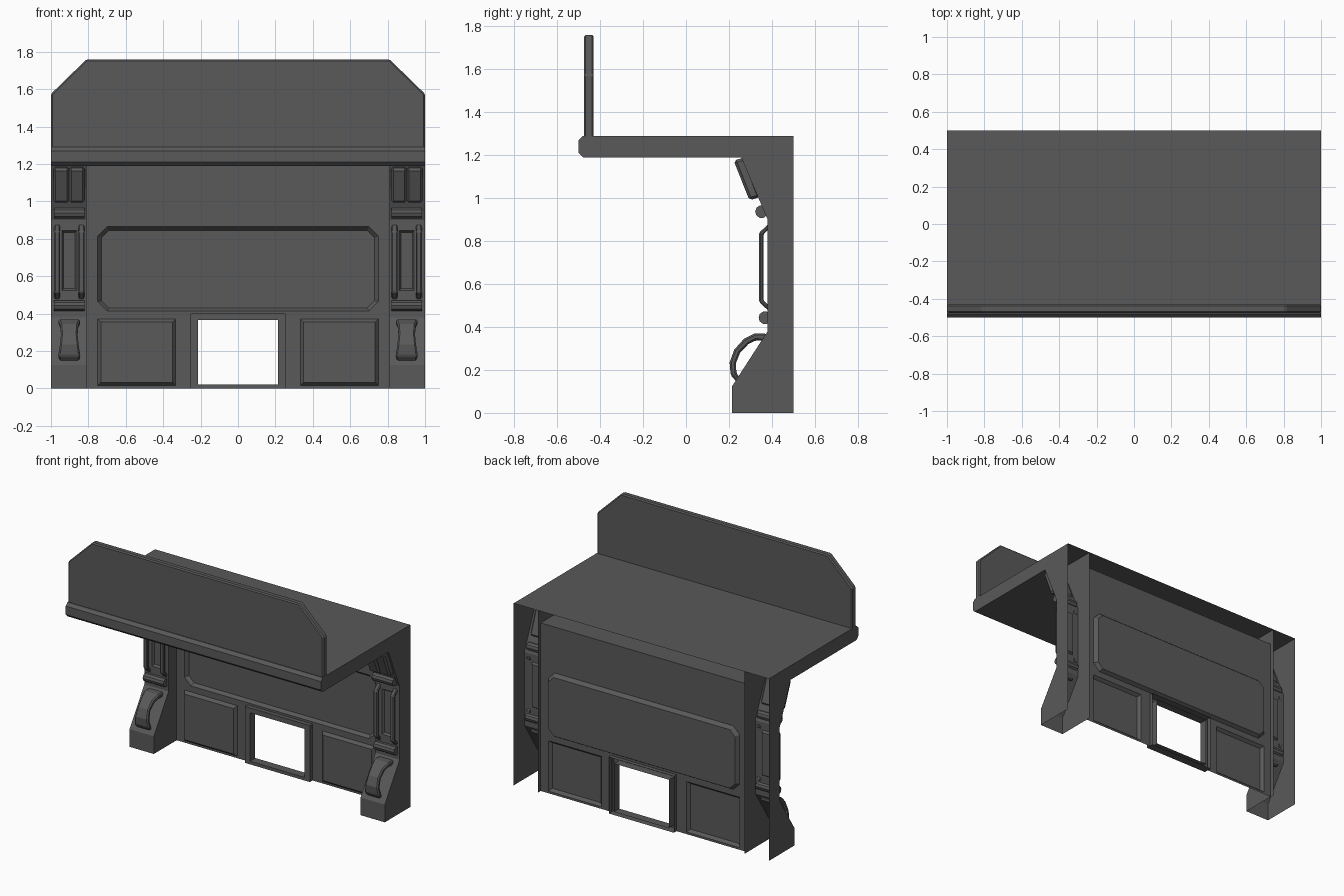
import bpy, bmesh
from math import pi, sin, cos

if "Cube" in bpy.data.objects:
    bpy.data.objects.remove(bpy.data.objects["Cube"])

dark = bpy.data.materials.new("dark_grey")
dark.diffuse_color = (.1, .1, .1, 1)
dark.use_nodes = True
dark.node_tree.nodes["Principled BSDF"].inputs["Base Color"].default_value = dark.diffuse_color


def finish(name, bm, mirror=False, bevel=0.0, recalc=False):
    bmesh.ops.remove_doubles(bm, verts=bm.verts, dist=1e-5)
    if recalc:
        bmesh.ops.recalc_face_normals(bm, faces=bm.faces)
    me = bpy.data.meshes.new(name)
    bm.to_mesh(me)
    bm.free()
    me.materials.append(dark)
    ob = bpy.data.objects.new(name, me)
    bpy.context.collection.objects.link(ob)
    if bevel:
        m = ob.modifiers.new("bevel", 'BEVEL')
        m.width, m.segments, m.limit_method = bevel, 1, 'ANGLE'
    if mirror:
        ob.modifiers.new("mirror", 'MIRROR')
    return ob


def strip(name, pts, x0, x1, mirror=False):
    """Open (y, z) polyline extruded across x."""
    bm = bmesh.new()
    a = [bm.verts.new((x0, y, z)) for y, z in pts]
    b = [bm.verts.new((x1, y, z)) for y, z in pts]
    for i in range(len(pts) - 1):
        bm.faces.new((a[i], b[i], b[i + 1], a[i + 1]))
    return finish(name, bm, mirror)


def side(name, pts, x):
    """Flat mirrored side sheet from a (y, z) outline."""
    bm = bmesh.new()
    bm.faces.new([bm.verts.new((x, y, z)) for y, z in pts])
    return finish(name, bm, True)


def panel(name, rings, cap=True, mirror=False):
    """Stepped sheet facing -y; each ring is (x0, x1, z0, z1, corner cut, y)."""
    bm = bmesh.new()
    loops = []
    for x0, x1, z0, z1, c, y in rings:
        p = [(x0 + c, z0), (x1 - c, z0), (x1, z0 + c), (x1, z1 - c),
             (x1 - c, z1), (x0 + c, z1), (x0, z1 - c), (x0, z0 + c)]
        loops.append([bm.verts.new((x, y, z)) for x, z in p])
    for a, b in zip(loops, loops[1:]):
        for i in range(8):
            j = (i + 1) % 8
            bm.faces.new((a[i], a[j], b[j], b[i]))
    if cap:
        bm.faces.new(loops[-1])
    return finish(name, bm, mirror)


def extrude(bm, verts, vec):
    """Solid prism from a flat outline."""
    f = bm.faces.new([bm.verts.new(v) for v in verts])
    ext = bmesh.ops.extrude_face_region(bm, geom=[f], use_keep_orig=True)
    bmesh.ops.translate(bm, vec=vec,
                        verts=[g for g in ext['geom'] if isinstance(g, bmesh.types.BMVert)])


def band(name, outer, inner, xc, widths, bevel):
    """Closed mirrored bar swept along paired outer/inner (y, z) points."""
    bm = bmesh.new()
    secs = [[bm.verts.new(v) for v in ((xc - w, *o), (xc + w, *o), (xc + w, *i), (xc - w, *i))]
            for o, i, w in zip(outer, inner, widths)]
    for a, b in zip(secs, secs[1:]):
        for i in range(4):
            j = (i + 1) % 4
            bm.faces.new((a[i], a[j], b[j], b[i]))
    bm.faces.new(secs[0])
    bm.faces.new(secs[-1])
    return finish(name, bm, True, bevel, True)


# Side pillars and overhanging roof slab (shell, open at back and bottom)
front = [(.215, 0), (.215, .125), (.38, .38), (.38, .90), (.257, 1.19)]
slab = [(.257, 1.19), (-.48, 1.19), (-.5, 1.21), (-.5, 1.27), (-.48, 1.29), (.5, 1.29)]
strip("roof_slab", slab, -1, 1)
strip("roof_underside", [(.47, 1.19), (.257, 1.19)], -.81, .81)
strip("pillar_foot", front[:3], .81, 1, True)
strip("pillar_top", front[3:], .81, 1, True)
panel("pillar_panel", [(.81, 1, .38, .90, 0, .38), (.862, .942, .525, .845, 0, .38),
                       (.872, .932, .535, .835, 0, .395)], mirror=True)
side("outer_side", [(.5, 0)] + slab[::-1] + front[-2::-1], 1).data.flip_normals()
side("inner_side", [(.5, 0), (.5, 1.29), (.257, 1.29)] + front[::-1], .81)

# Parapet board with cut top corners
bm = bmesh.new()
outline = [(-1, 1.28), (1, 1.28), (1, 1.575), (.81, 1.76), (-.81, 1.76), (-1, 1.575)]
extrude(bm, [(x, -.475, z) for x, z in outline], (0, .045, 0))
finish("parapet", bm, bevel=.008, recalc=True)

# Back wall: recessed upper panel, raised lower panels, doorway frame
panel("upper_wall", [(-.81, .81, .40, 1.19, 0, .47), (-.75, .75, .415, .865, .05, .47),
                     (-.73, .73, .43, .845, .04, .495)])
panel("lower_wall", [(.25, .81, 0, .40, 0, .47), (.333, .75, .015, .372, 0, .47),
                     (.35, .733, .032, .355, 0, .45)], mirror=True)
panel("door_frame", [(-.255, .255, 0, .40, 0, .5), (-.255, .255, 0, .40, 0, .44),
                     (-.215, .215, .022, .365, 0, .44), (-.215, .215, .022, .365, 0, .5)], cap=False)

# Paired tilted blocks at the pillar tops
for x in (.861, .945):
    band("top_block", [(.295, .99), (.222, 1.175)], [(.345, 1.005), (.275, 1.19)],
         x, (.042, .042), .012)

# Horizontal rolls above and below the pillar panel
for y, z in ((.352, .937), (.368, .443)):
    bm = bmesh.new()
    extrude(bm, [(.822, y + .03 * cos(k * pi / 5), z + .03 * sin(k * pi / 5)) for k in range(10)],
            (.162, 0, 0))
    finish("roll", bm, True, 0, True)

# Vertical grab bars
for x in (.837, .967):
    band("grab_bar", [(.385, .475), (.341, .515), (.341, .84), (.385, .88)],
         [(.385, .5), (.36, .525), (.36, .83), (.385, .855)], x, [.016] * 4, .006)

# Curved handle at the pillar foot
band("foot_handle",
     [(.375, .37), (.32, .37), (.27, .345), (.225, .295), (.203, .235), (.208, .175), (.24, .14)],
     [(.375, .335), (.325, .338), (.29, .32), (.252, .28), (.232, .23), (.235, .185), (.25, .165)],
     .902, [.058, .058, .048, .044, .05, .058, .052], .008)
